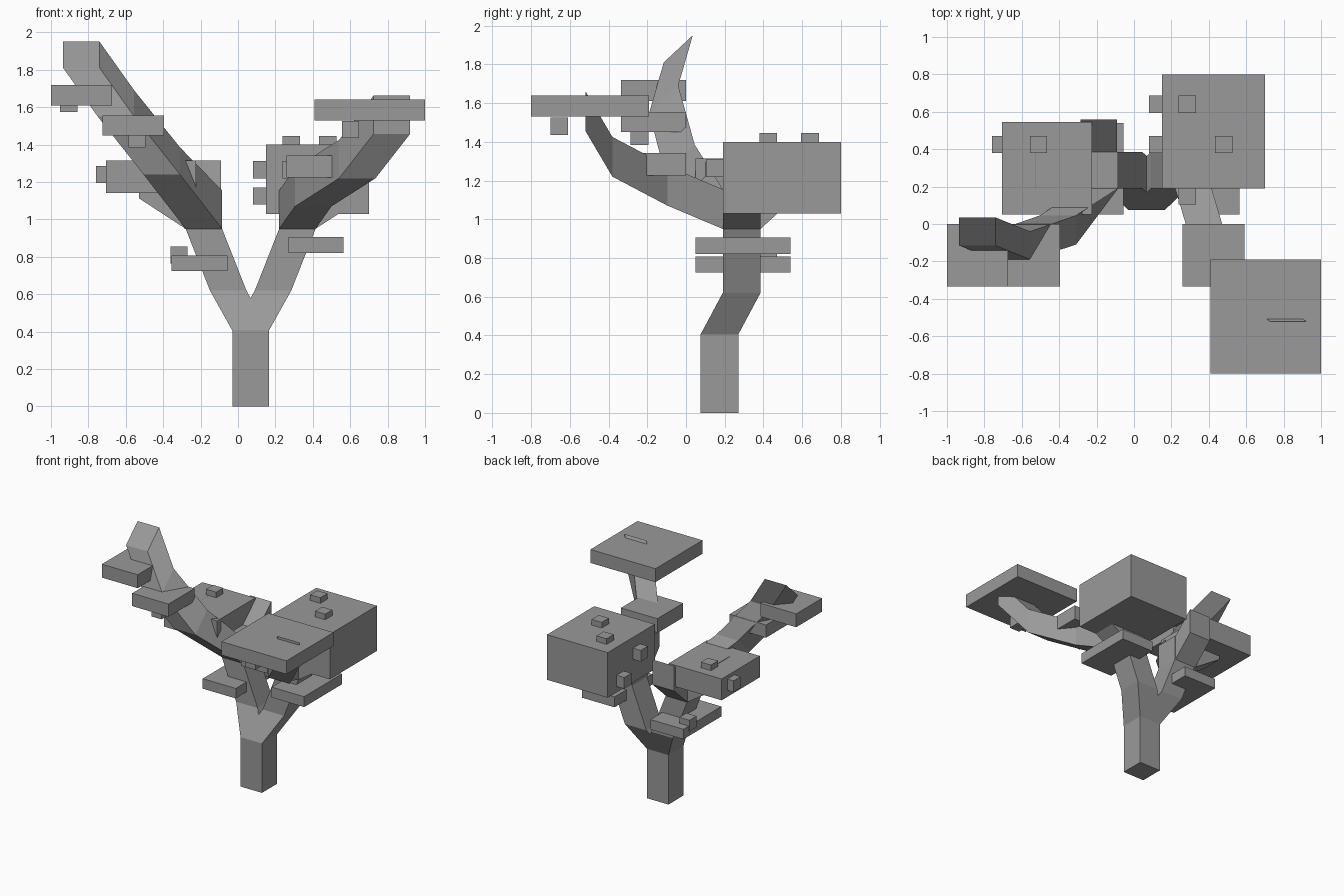
import bpy, bmesh

cube = bpy.data.objects.get("Cube")
if cube:
    bpy.data.objects.remove(cube)

grey = bpy.data.materials.new("plain_grey")
grey.use_nodes = True
colour = (0.32, 0.32, 0.32, 1)
grey.diffuse_color = colour
grey.node_tree.nodes["Principled BSDF"].inputs["Base Color"].default_value = colour


def sweep(name, rings):
    """Solid through a list of four-point rings, capped at both ends."""
    bm = bmesh.new()
    loops = [[bm.verts.new(p) for p in ring] for ring in rings]
    for a, b in zip(loops, loops[1:]):
        for i in range(4):
            j = (i + 1) % 4
            bm.faces.new((a[i], a[j], b[j], b[i]))
    bm.faces.new(loops[0])
    bm.faces.new(loops[-1])
    bmesh.ops.recalc_face_normals(bm, faces=bm.faces)
    mesh = bpy.data.meshes.new(name)
    bm.to_mesh(mesh)
    bm.free()
    mesh.materials.append(grey)
    obj = bpy.data.objects.new(name, mesh)
    bpy.context.collection.objects.link(obj)
    return obj


def ring(x, a, b, width=0.195):
    """Ring spanning width in x, between (y, z) points a and b."""
    return [(x, *a), (x + width, *a), (x + width, *b), (x, *b)]


def flat(x, y, z):
    return ring(x, (y, z), (y + 0.195, z))


def upright(x, y, z):
    return ring(x, (y, z), (y, z + 0.205))


def side(x, z):
    return [(x, 0.19, z), (x, 0.385, z), (x, 0.385, z + 0.205), (x, 0.19, z + 0.205)]


def box(name, x, y, z):
    sweep(name, [[(x[0], y[0], h), (x[1], y[0], h), (x[1], y[1], h), (x[0], y[1], h)] for h in z])


def knob(name, x, y, z):
    """Small cube centred on a point."""
    r = 0.046
    box(name, (x - r, x + r), (y - r, y + r), (z - r, z + r))


# Trunk and its two forks
base = flat(-0.03, 0.075, 0.405)
sweep("trunk", [flat(-0.03, 0.075, 0), base])
sweep("left_fork", [base, flat(0.09, 0.19, 0.62), flat(0.22, 0.19, 0.95), flat(0.22, 0.19, 1.155)])
sweep("right_fork", [base, flat(-0.15, 0.19, 0.62), flat(-0.28, 0.19, 0.95), flat(-0.28, 0.19, 1.155)])

# Branches
sweep("left_front_branch", [upright(0.22, 0.19, 0.95), upright(0.305, -0.095, 1.07),
                            upright(0.54, -0.38, 1.22), upright(0.725, -0.52, 1.457)])
sweep("left_side_branch", [side(0.415, 0.95), side(0.66, 1.11)])
sweep("right_front_branch", [upright(-0.28, 0.19, 0.95),
                             ring(-0.505, (-0.11, 1.24), (0.045, 1.385)),
                             ring(-0.75, (-0.19, 1.55), (-0.04, 1.69)),
                             ring(-0.935, (-0.115, 1.81), (0.035, 1.95))])
sweep("right_back_branch", [upright(-0.285, 0.385, 0.95), upright(-0.285, 0.56, 1.11)])
sweep("right_side_branch", [side(-0.28, 0.95), side(-0.53, 1.113)])

# Leaf blocks
box("large_leaf_block", (0.15, 0.70), (0.19, 0.80), (1.03, 1.40))
box("left_top_leaf", (0.41, 1.0), (-0.80, -0.19), (1.53, 1.64))
box("left_middle_leaf", (0.26, 0.59), (-0.335, 0), (1.225, 1.343))
box("left_low_leaf", (0.27, 0.565), (0.05, 0.54), (0.82, 0.905))
box("right_low_leaf", (-0.355, -0.055), (0.05, 0.54), (0.725, 0.807))
box("right_wide_leaf", (-0.705, -0.225), (0.05, 0.545), (1.14, 1.315))
box("right_middle_leaf", (-0.725, -0.395), (-0.335, 0), (1.45, 1.555))
box("right_top_leaf", (-1.0, -0.675), (-0.335, 0), (1.61, 1.72))

# Small fruit cubes set into the leaf blocks
fruit = [(0.285, 0.64, 1.40), (0.48, 0.425, 1.40), (0.126, 0.425, 1.265),
         (0.126, 0.64, 1.125), (0.285, 0.15, 1.265), (0.602, -0.655, 1.48),
         (-0.905, -0.12, 1.62), (-0.54, -0.24, 1.43), (-0.714, 0.425, 1.24),
         (-0.51, 0.425, 1.315), (-0.315, 0.425, 0.81)]
for n, p in enumerate(fruit):
    knob(f"fruit_{n + 1}", *p)
